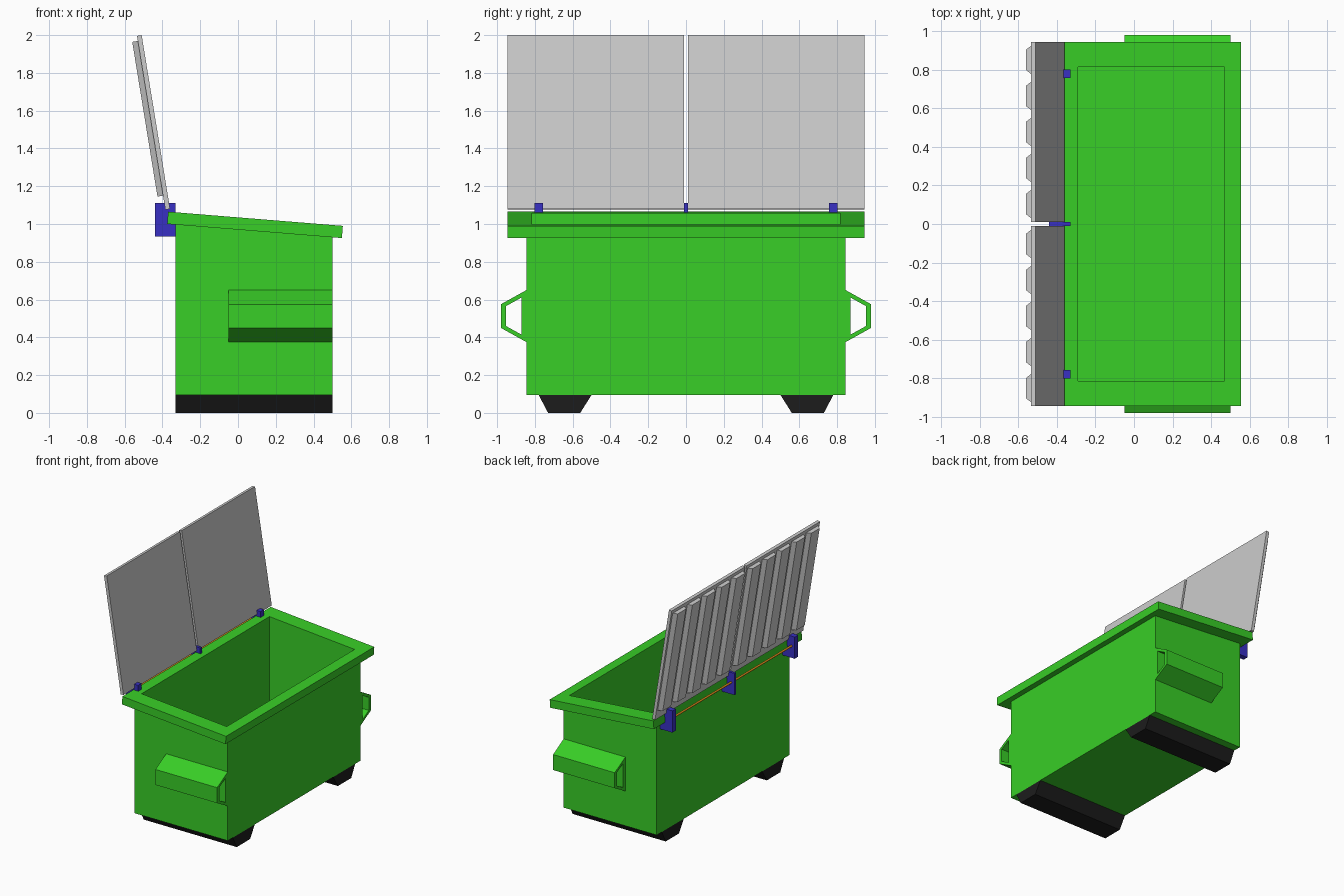
import bpy, bmesh, math
from mathutils import Vector

if "Cube" in bpy.data.objects:
    bpy.data.objects.remove(bpy.data.objects["Cube"])


def material(name, rgb):
    m = bpy.data.materials.new(name)
    m.diffuse_color = (*rgb, 1)
    m.use_nodes = True
    m.node_tree.nodes["Principled BSDF"].inputs["Base Color"].default_value = m.diffuse_color
    return m


GREEN = material("green_paint", (0.04, 0.62, 0.02))
BLACK = material("black_rubber", (0.012, 0.012, 0.012))
BLUE = material("blue_steel", (0.04, 0.03, 0.55))
ORANGE = material("orange_rod", (0.65, 0.25, 0.01))


def loft(bm, loops, closed=False):
    """Bridge point loops in order; cap the ends, or join last to first."""
    rings = [[bm.verts.new(p) for p in loop] for loop in loops]
    pairs = list(zip(rings, rings[1:]))
    if closed:
        pairs.append((rings[-1], rings[0]))
    else:
        bm.faces.new(rings[0])
        bm.faces.new(rings[-1])
    for a, b in pairs:
        for i in range(len(a)):
            j = (i + 1) % len(a)
            bm.faces.new((a[i], a[j], b[j], b[i]))


def finish(bm, name, mat=None):
    bmesh.ops.recalc_face_normals(bm, faces=bm.faces)
    me = bpy.data.meshes.new(name)
    bm.to_mesh(me)
    bm.free()
    ob = bpy.data.objects.new(name, me)
    bpy.context.collection.objects.link(ob)
    if mat:
        me.materials.append(mat)
    return ob


def box(bm, x0, x1, y0, y1, z0, z1):
    loft(bm, [[(x0, y0, z), (x1, y0, z), (x1, y1, z), (x0, y1, z)] for z in (z0, z1)])


# Bin: rectangular loops run up the outside, around the sloped rim, down inside
def rect(x0, x1, y, z, slope=0.081):
    return [(x, s, z - slope * (x + 0.37))
            for x, s in ((x0, -y), (x1, -y), (x1, y), (x0, y))]


bm = bmesh.new()
loft(bm, [
    rect(-0.33, 0.50, 0.845, 0.095, 0),
    rect(-0.33, 0.50, 0.845, 1.0),
    rect(-0.375, 0.55, 0.945, 1.0),
    rect(-0.37, 0.555, 0.945, 1.065),
    rect(-0.29, 0.47, 0.815, 1.065),
    rect(-0.29, 0.47, 0.815, 0.125, 0),
])
finish(bm, "bin_body", GREEN)

for side, s in (("left", -1), ("right", 1)):
    # Fork pocket: hollow tube on the end wall
    outer = [(0.845, 0.65), (0.98, 0.575), (0.98, 0.45), (0.845, 0.375)]
    inner = [(0.872, 0.61), (0.953, 0.565), (0.953, 0.46), (0.872, 0.415)]
    bm = bmesh.new()
    loft(bm, [[(x, s * y, z) for y, z in prof] for x, prof in
              ((-0.05, outer), (0.50, outer), (0.50, inner), (-0.05, inner))], closed=True)
    finish(bm, side + "_fork_pocket", GREEN)

    # Tapered skid foot
    foot = [(0.50, 0.095), (0.78, 0.095), (0.73, 0), (0.56, 0)]
    bm = bmesh.new()
    loft(bm, [[(x, s * y, z) for y, z in foot] for x in (-0.33, 0.50)])
    finish(bm, side + "_skid_foot", BLACK)

    # Open lid: leaning slab with five raised ribs on its back
    base = Vector((-0.36, 0, 1.08))
    up = Vector((-0.15, 0, 0.92)).normalized()
    back = Vector((-up.z, 0, up.x))

    def panel(y0, y1, u0, u1, d):
        return [base + up * u + back * d + Vector((0, s * y, 0))
                for y, u in ((y0, u0), (y1, u0), (y1, u1), (y0, u1))]

    bm = bmesh.new()
    loft(bm, [panel(0.01, 0.945, 0, 0.932, d) for d in (0, 0.025)])
    pitch = 0.935 / 5
    for i in range(5):
        c = 0.01 + pitch * (i + 0.5)
        loft(bm, [panel(c - w, c + w, 0.075, 0.905, d)
                  for w, d in ((0.077, 0.024), (0.053, 0.055))])
    finish(bm, side + "_lid")

# Hinge brackets
for name, y, w in (("left", -0.78, 0.022), ("middle", 0, 0.01), ("right", 0.78, 0.022)):
    bm = bmesh.new()
    box(bm, -0.44, -0.33, y - w, y + w, 0.935, 1.11)
    finish(bm, name + "_hinge_bracket", BLUE)

# Hinge rod
bm = bmesh.new()
ring = [(math.cos(a), math.sin(a)) for a in (i * math.tau / 12 for i in range(12))]
loft(bm, [[(-0.41 + 0.008 * c, y, 1.03 + 0.008 * t) for c, t in ring] for y in (-0.79, 0.79)])
finish(bm, "hinge_rod", ORANGE)
